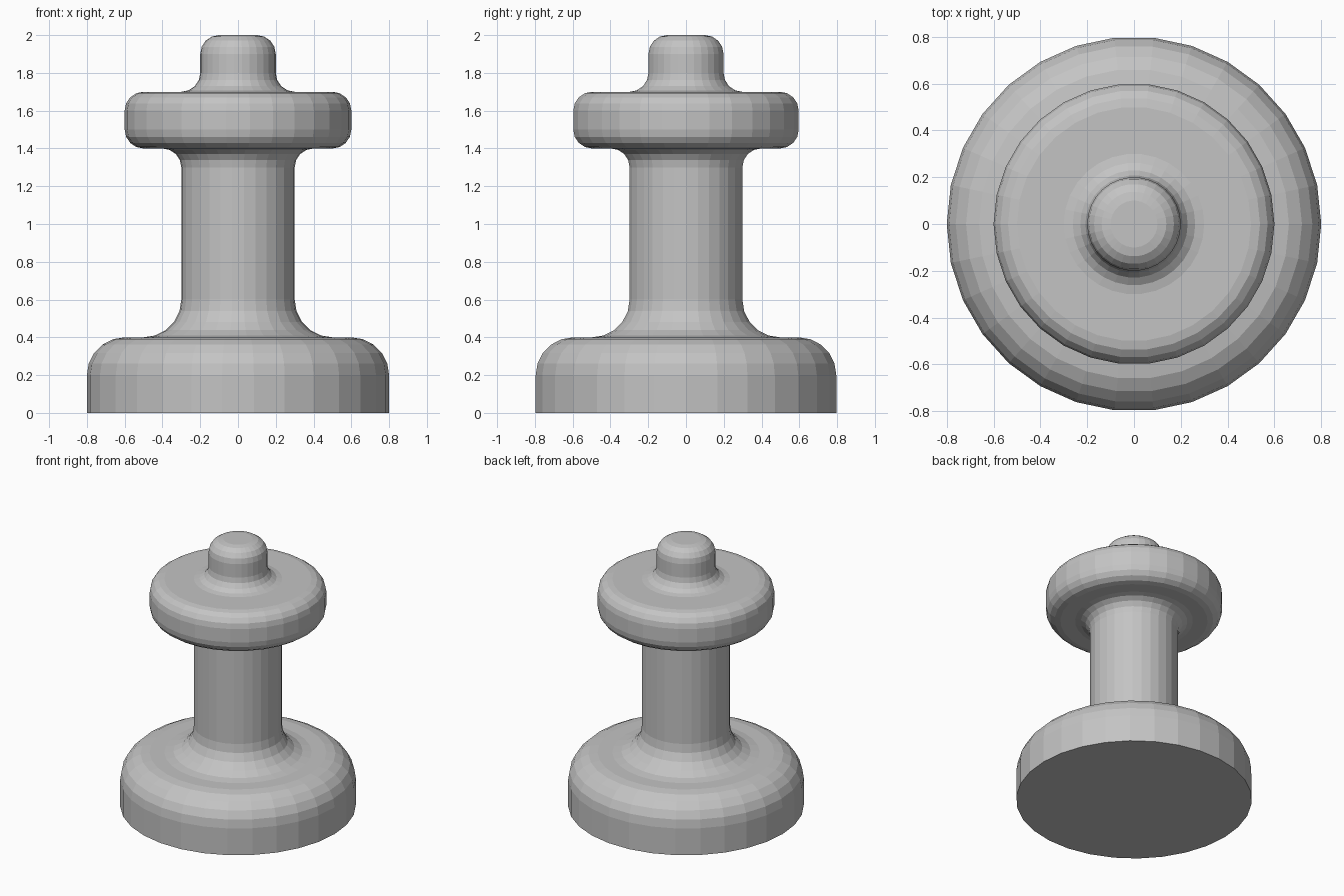
import bpy
import bmesh
from math import cos, sin, pi, radians

cube = bpy.data.objects.get("Cube")
if cube:
    bpy.data.objects.remove(cube, do_unlink=True)

SIDES = 30


def fillet(cx, cz, radius, start, end, steps):
    """Arc points in the profile plane, angles in degrees."""
    points = []
    for i in range(steps + 1):
        a = radians(start + (end - start) * i / steps)
        points.append((cx + radius * cos(a), cz + radius * sin(a)))
    return points


# Plain grey
grey = bpy.data.materials.new("plain grey")
grey.use_nodes = True
colour = (0.55, 0.55, 0.55, 1)
grey.diffuse_color = colour
grey.node_tree.nodes["Principled BSDF"].inputs["Base Color"].default_value = colour

# Half profile, from the underside up to the tip
profile = [(0, 0), (0.8, 0)]
profile += fillet(0.6, 0.2, 0.2, 0, 90, 5)       # base shoulder
profile += fillet(0.5, 0.6, 0.2, 270, 180, 5)    # foot of the column
profile += fillet(0.4, 1.3, 0.1, 180, 90, 4)     # head of the column
profile += fillet(0.5, 1.5, 0.1, -90, 0, 4)      # collar lower edge
profile += fillet(0.5, 1.6, 0.1, 0, 90, 4)       # collar upper edge
profile += fillet(0.3, 1.8, 0.1, 270, 180, 4)    # foot of the knob
profile += fillet(0.1, 1.9, 0.1, 0, 90, 4)       # knob crown
profile.append((0, 2))

# Turned body: spin the profile about the upright axis
bm = bmesh.new()
verts = [bm.verts.new((-r, 0, z)) for r, z in profile]
edges = [bm.edges.new(pair) for pair in zip(verts, verts[1:])]
bmesh.ops.spin(bm, geom=verts + edges, cent=(0, 0, 0), axis=(0, 0, 1),
               angle=2 * pi, steps=SIDES)
bmesh.ops.remove_doubles(bm, verts=bm.verts, dist=0.0001)
bmesh.ops.recalc_face_normals(bm, faces=bm.faces)

mesh = bpy.data.meshes.new("turned_body")
bm.to_mesh(mesh)
bm.free()
mesh.materials.append(grey)
body = bpy.data.objects.new("turned_body", mesh)
bpy.context.collection.objects.link(body)
